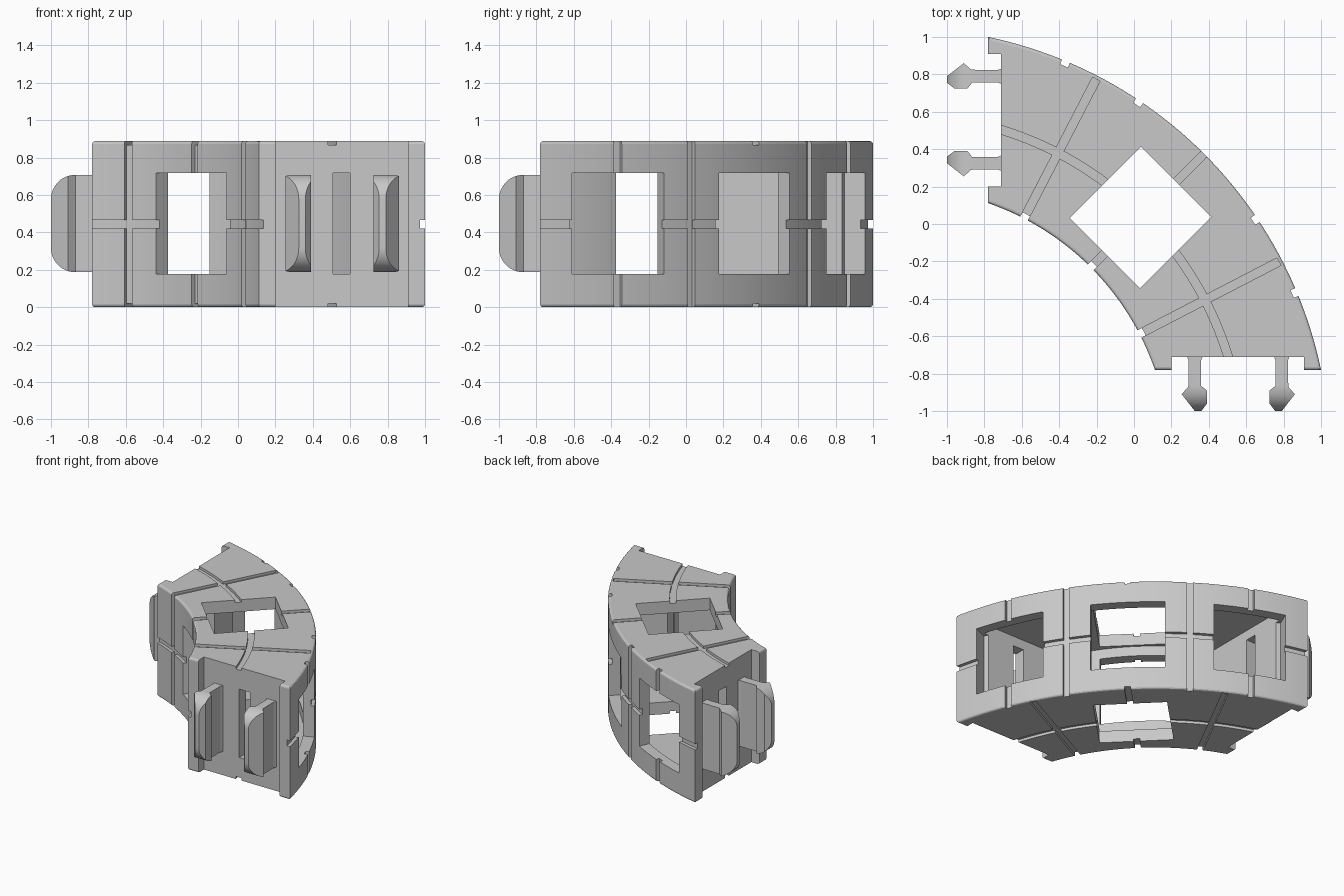
import bpy
import bmesh
from math import acos, cos, sin, pi, radians

cube = bpy.data.objects.get("Cube")
if cube:
    bpy.data.objects.remove(cube)

C = -1.252               # arc centre, same in x and y
TOP = 0.888
LOW, HIGH = 0.177, 0.716  # window heights
SLAB = 0.095             # floor and ceiling thickness

grey = bpy.data.materials.new("light_grey")
grey.use_nodes = True
colour = (0.58, 0.58, 0.58, 1)
grey.diffuse_color = colour
grey.node_tree.nodes["Principled BSDF"].inputs["Base Color"].default_value = colour


def upright(x, y, z):
    return (x, y, z)


def prism(name, points, z0, z1, to_xyz=upright, round_rims=False):
    """Extrude a flat outline between two heights."""
    bm = bmesh.new()
    rings = [[bm.verts.new(to_xyz(x, y, z)) for x, y in points] for z in (z0, z1)]
    for ring in rings:
        bm.faces.new(ring)
    for i in range(len(points)):
        bm.faces.new((rings[0][i - 1], rings[0][i], rings[1][i], rings[1][i - 1]))
    bmesh.ops.recalc_face_normals(bm, faces=bm.faces)
    if round_rims:
        rims = [e for e in bm.edges if abs(e.verts[0].co.z - e.verts[1].co.z) < 1e-4]
        bmesh.ops.bevel(bm, geom=rims, offset=0.016, segments=3, profile=0.5,
                        affect='EDGES')
    mesh = bpy.data.meshes.new(name)
    bm.to_mesh(mesh)
    bm.free()
    mesh.materials.append(grey)
    obj = bpy.data.objects.new(name, mesh)
    bpy.context.collection.objects.link(obj)
    return obj


def combine(obj, cutter, operation='DIFFERENCE'):
    """Apply a boolean and discard the cutter."""
    mod = obj.modifiers.new("cut", 'BOOLEAN')
    mod.operation, mod.object, mod.solver = operation, cutter, 'EXACT'
    graph = bpy.context.evaluated_depsgraph_get()
    mesh = bpy.data.meshes.new_from_object(obj.evaluated_get(graph))
    obj.modifiers.clear()
    obj.data = mesh
    bpy.data.objects.remove(cutter)


def sector(r0, r1, edge, n=48):
    """Arc band whose two ends are trimmed square at x = edge and y = edge."""
    points = []
    for r, flip in ((r1, False), (r0, True)):
        hi = acos((edge - C) / r)
        lo = pi / 2 - hi
        arc = [lo + (hi - lo) * i / n for i in range(n + 1)]
        points += [(C + r * cos(a), C + r * sin(a)) for a in (arc[::-1] if flip else arc)]
    return points


def spoke(degrees, r0, r1, width):
    """Rectangle lying along a radius."""
    a, h = radians(degrees), width / 2
    return [(C + r * cos(a) - t * sin(a), C + r * sin(a) + t * cos(a))
            for r, t in ((r0, -h), (r1, -h), (r1, h), (r0, h))]


def rect(x0, x1, y0, y1):
    return [(x0, y0), (x1, y0), (x1, y1), (x0, y1)]


def swap(points):
    return [(y, x) for x, y in points]


# Curved block
body = prism("curved_block", sector(1.443, 2.301, -0.78), 0, TOP, round_rims=True)


def cut(points, z0, z1):
    combine(body, prism("cutter", points, z0, z1))


# Hollow and the vertical opening
cut(sector(1.532, 2.216, -0.625), SLAB, TOP - SLAB)
cut(spoke(45, 1.551, 2.089, 0.53), -0.1, 1)

# Middle windows through the inner and outer walls, end windows in the outer wall
for angle, start, reach in ((45, 1.3, 1.65), (45, 2.1, 2.5),
                            (22.87, 2.165, 2.5), (67.13, 2.165, 2.5)):
    cut(spoke(angle, start, reach, 0.534), LOW, HIGH)

# End recesses and slots
for turn in (list, swap):
    cut(turn(rect(-0.9, -0.71, 0.2, 0.91)), -0.1, 1)
    cut(turn(rect(-0.9, -0.5, 0.508, 0.60)), LOW, HIGH)

# Grooves in the top and bottom
for z0, z1 in ((TOP - 0.02, 1), (-0.1, 0.02)):
    cut(sector(1.815, 1.86, -0.85), z0, z1)
    for angle, start, reach in ((27.4, 1.4, 2.283), (62.6, 1.4, 2.283),
                                (45, 1.4, 1.6), (45, 2.05, 2.4)):
        cut(spoke(angle, start, reach, 0.045), z0, z1)

# Grooves in the curved walls
cut(sector(1.4, 1.467, -0.85), 0.421, 0.467)
cut(sector(2.275, 2.4, -0.85), 0.421, 0.467)
for angle in (27.4, 45, 62.6):
    cut(spoke(angle, 1.4, 1.469, 0.045), -0.1, 1)
for angle in (22.7, 33.85, 45, 56.15, 67.3):
    cut(spoke(angle, 2.274, 2.4, 0.045), -0.1, 1)

# Snap connectors: (distance out, sideways), hook on the positive side
CLIP = [(-0.70, -0.045), (-0.73, -0.033), (-0.865, -0.033), (-0.89, -0.065),
        (-0.96, -0.065), (-1.0, -0.035), (-1.0, 0.0), (-0.91, 0.07),
        (-0.87, 0.035), (-0.73, 0.033), (-0.70, 0.045)]
RADIUS = 0.13
Z0, Z1 = 0.187, 0.707
outline = [(-0.6, Z0), (-0.6, Z1)]
for zc, start in ((Z1 - RADIUS, pi / 2), (Z0 + RADIUS, pi)):
    outline += [(-1 + RADIUS + RADIUS * cos(start + pi / 2 * i / 12),
                 zc + RADIUS * sin(start + pi / 2 * i / 12)) for i in range(13)]

clips = []
for side, turn, sideways in (("right", list, lambda x, y, z: (x, z, y)),
                             ("front", swap, lambda x, y, z: (z, x, y))):
    for place, centre, way in (("outer", 0.79, 1), ("inner", 0.325, -1)):
        points = [(u, centre + way * v) for u, v in CLIP]
        clip = prism(side + "_" + place + "_clip", turn(points), Z0 - 0.01, Z1 + 0.01)
        combine(clip, prism("cutter", outline, 0, 1.2, sideways), 'INTERSECT')
        clips.append(clip)

# Smooth curves, sharp corners
bpy.ops.object.select_all(action='DESELECT')
for obj in [body] + clips:
    obj.select_set(True)
bpy.context.view_layer.objects.active = body
bpy.ops.object.shade_smooth_by_angle(angle=radians(12))
